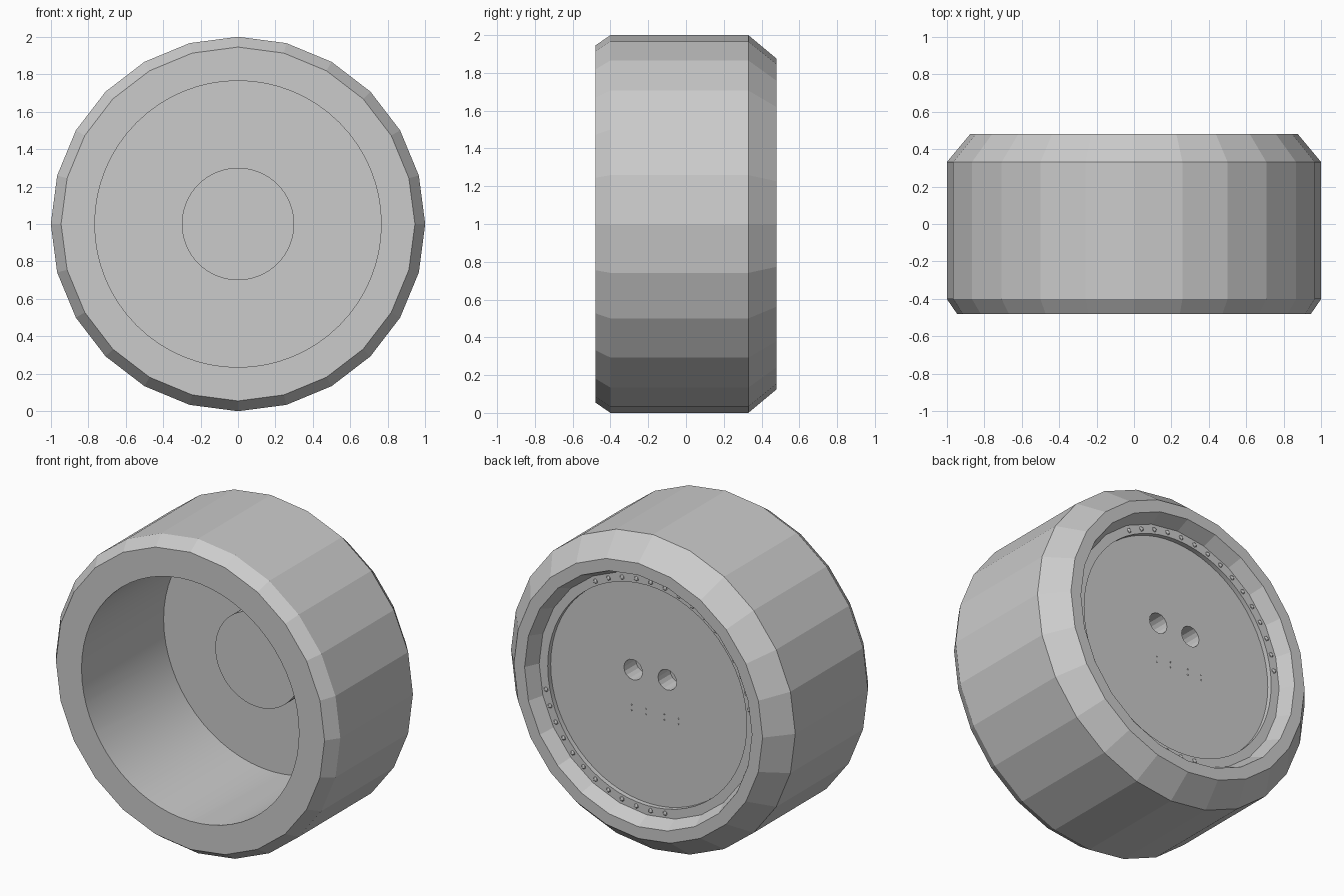
import bpy, bmesh, math
from mathutils import Matrix, Vector

cube = bpy.data.objects.get("Cube")
if cube:
    bpy.data.objects.remove(cube, do_unlink=True)

grey = bpy.data.materials.new("plain grey")
grey.use_nodes = True
colour = (0.6, 0.6, 0.6, 1)
grey.diffuse_color = colour
grey.node_tree.nodes["Principled BSDF"].inputs["Base Color"].default_value = colour


def make_object(name, bm):
    bmesh.ops.recalc_face_normals(bm, faces=bm.faces)
    mesh = bpy.data.meshes.new(name)
    bm.to_mesh(mesh)
    bm.free()
    mesh.materials.append(grey)
    obj = bpy.data.objects.new(name, mesh)
    bpy.context.collection.objects.link(obj)
    return obj


def lathe(name, profile, sides, x=0, z=1):
    """Spin (y, radius) points around an axis parallel to y."""
    bm = bmesh.new()
    verts = [bm.verts.new((r, y, 0)) for y, r in profile]
    edges = [bm.edges.new(pair) for pair in zip(verts, verts[1:])]
    bmesh.ops.spin(bm, geom=verts + edges, cent=(0, 0, 0), axis=(0, 1, 0),
                   angle=math.tau, steps=sides)
    bmesh.ops.remove_doubles(bm, verts=bm.verts, dist=0.0001)
    bmesh.ops.translate(bm, verts=bm.verts, vec=(x, 0, z))
    return make_object(name, bm)


def dots(name, centres, radius, y):
    """Small flattened domes on the back."""
    bm = bmesh.new()
    for x, z in centres:
        place = Matrix.Translation(Vector((x, y, z))) @ Matrix.Diagonal((1, 0.6, 1, 1))
        bmesh.ops.create_icosphere(bm, subdivisions=1, radius=radius, matrix=place)
    return make_object(name, bm)


def cut(target, cutter):
    cutter.hide_render = True
    mod = target.modifiers.new("cut", "BOOLEAN")
    mod.operation = "DIFFERENCE"
    mod.solver = "EXACT"
    mod.object = cutter
    bpy.context.view_layer.objects.active = target
    bpy.ops.object.modifier_apply(modifier=mod.name)
    bpy.data.objects.remove(cutter, do_unlink=True)


# Faceted drum with chamfered ends
body = lathe("drum_body", [(-0.48, 0), (-0.48, 0.945), (-0.40, 1), (0.33, 1),
                           (0.48, 0.875), (0.48, 0)], 24)

# Deep front cavity, leaving a central boss on its floor
cut(body, lathe("front_cavity", [(-0.6, 0), (-0.6, 0.765), (0.345, 0.765),
                                 (0.345, 0.3), (0.2, 0.3), (0.2, 0)], 64))

# Sloped back recess, then the sunken back plate
cut(body, lathe("back_recess", [(0.57, 0), (0.57, 0.84), (0.39, 0.76), (0.39, 0)], 24))
cut(body, lathe("back_plate_recess", [(0.5, 0), (0.5, 0.70), (0.36, 0.70), (0.36, 0)], 64))

# Two round sockets in the back plate
for side in (-1, 1):
    cut(body, lathe("socket", [(0.24, 0), (0.24, 0.065), (0.5, 0.065), (0.5, 0)],
                    16, x=side * 0.12, z=1.12))

# Beads along two arcs of the back ledge
angles = list(range(60, 180, 8)) + list(range(-100, -8, 8))
dots("ledge_beads", [(0.727 * math.cos(math.radians(a)), 1 + 0.727 * math.sin(math.radians(a)))
                     for a in angles], 0.016, 0.39)

# Tiny marks below the sockets
dots("back_marks", [(x, z) for x in (0.13, 0.03, -0.1, -0.2) for z in (0.895, 0.86)],
     0.005, 0.36)

# Round parts smooth, drum facets flat
bpy.ops.object.select_all(action="DESELECT")
body.select_set(True)
bpy.context.view_layer.objects.active = body
bpy.ops.object.shade_smooth_by_angle(angle=math.radians(10))
